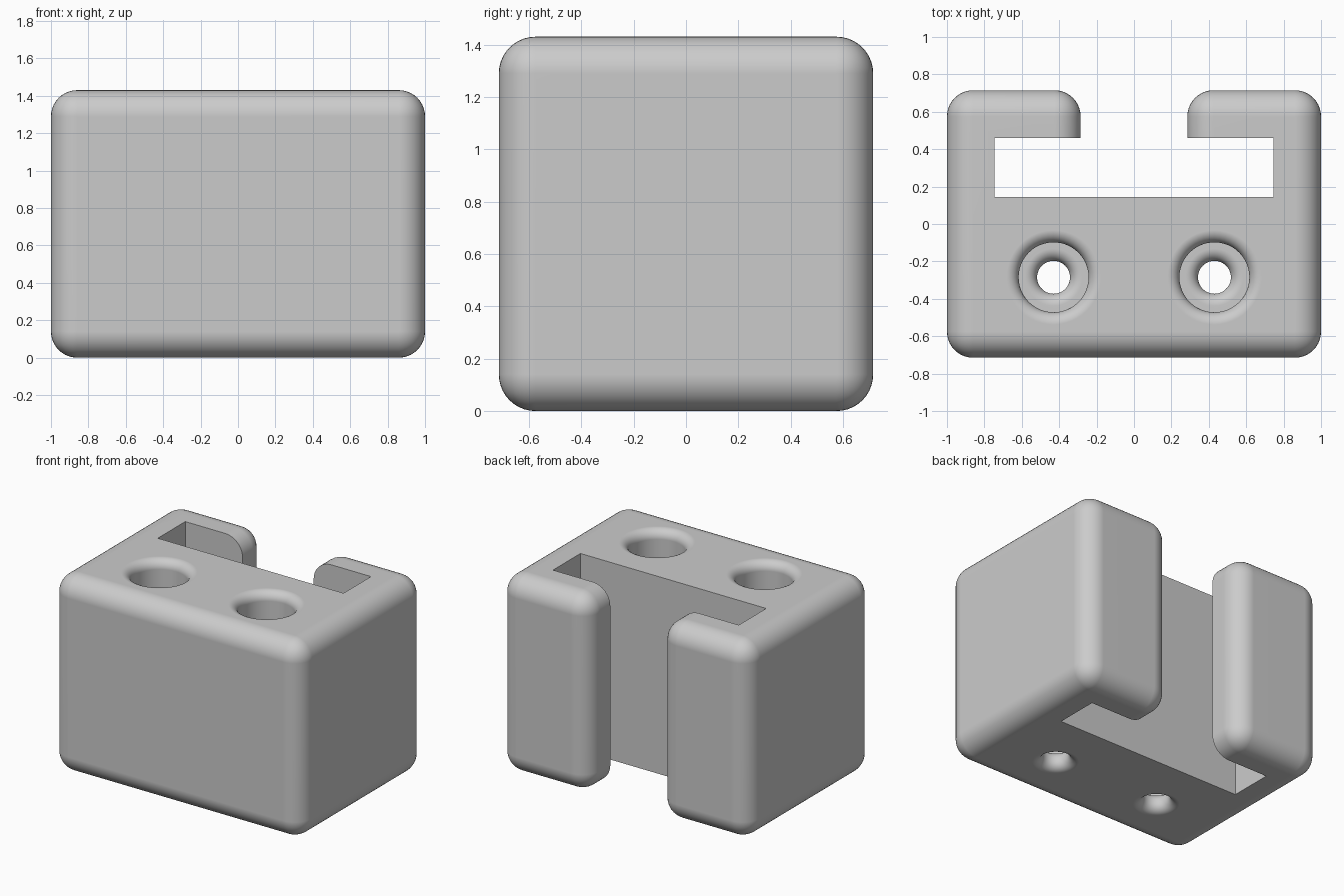
import bpy
import bmesh
from math import sin, cos, pi, radians

if "Cube" in bpy.data.objects:
    bpy.data.objects.remove(bpy.data.objects["Cube"])

HEIGHT = 1.43
HALF_DEPTH = 0.715
EDGE_RADIUS = 0.14
LIP = 0.065          # small rounding around the screw holes

grey = bpy.data.materials.new("plain grey")
grey.use_nodes = True
colour = (0.6, 0.6, 0.6, 1)
grey.diffuse_color = colour
grey.node_tree.nodes["Principled BSDF"].inputs["Base Color"].default_value = colour


def make_object(name, bm):
    bmesh.ops.recalc_face_normals(bm, faces=bm.faces[:])
    mesh = bpy.data.meshes.new(name)
    bm.to_mesh(mesh)
    bm.free()
    mesh.materials.append(grey)
    obj = bpy.data.objects.new(name, mesh)
    bpy.context.collection.objects.link(obj)
    return obj


def arc(cx, cz, start, end, steps=8):
    """Points of a small rounding, angles in degrees."""
    angles = [radians(start + (end - start) * i / steps) for i in range(steps + 1)]
    return [(cx + LIP * cos(a), cz + LIP * sin(a)) for a in angles]


# Block: half of the slotted plan, mirrored and extruded
half = [(1, -HALF_DEPTH), (1, HALF_DEPTH), (0.285, HALF_DEPTH),
        (0.285, 0.46), (0.745, 0.46), (0.745, 0.145)]
outline = half + [(-x, y) for x, y in reversed(half)]
bm = bmesh.new()
base = bm.faces.new([bm.verts.new((x, y, 0)) for x, y in outline])
top = bmesh.ops.extrude_face_region(bm, geom=[base])["geom"]
bmesh.ops.translate(bm, vec=(0, 0, HEIGHT),
                    verts=[v for v in top if isinstance(v, bmesh.types.BMVert)])
bmesh.ops.recalc_face_normals(bm, faces=bm.faces[:])


def is_slot(face):
    """Walls of the inner slot keep sharp edges."""
    c = face.calc_center_median()
    inside = abs(c.x) < 0.8 and 0.1 < c.y < 0.5
    return inside and abs(face.normal.z) < 0.5 and abs(abs(c.x) - 0.285) > 0.01


outer = [e for e in bm.edges if not any(is_slot(f) for f in e.link_faces)]
bmesh.ops.bevel(bm, geom=outer, offset=EDGE_RADIUS, offset_type='OFFSET',
                segments=10, profile=0.5, affect='EDGES')
block = make_object("slotted_block", bm)

# Screw hole profile: rounded bore, thin floor, wide rounded counterbore
bore, head, floor = 0.088, 0.187, 0.143
profile = [(0, -0.1), (bore + LIP, -0.1)]
profile += arc(bore + LIP, LIP, 270, 180)
profile += arc(bore + LIP, floor - LIP, 180, 90)
profile += [(head, floor)]
profile += arc(head + LIP, HEIGHT - LIP, 180, 90)
profile += [(head + LIP, HEIGHT + 0.1), (0, HEIGHT + 0.1)]


def hole_cutter(name, x, y):
    bm = bmesh.new()
    verts = [bm.verts.new((r, 0, z)) for r, z in profile]
    edges = [bm.edges.new(pair) for pair in zip(verts, verts[1:])]
    bmesh.ops.spin(bm, geom=verts + edges, cent=(0, 0, 0), axis=(0, 0, 1),
                   angle=2 * pi, steps=48, use_merge=True)
    bmesh.ops.remove_doubles(bm, verts=bm.verts[:], dist=0.0001)
    cutter = make_object(name, bm)
    cutter.location = (x, y, 0)
    return cutter


bpy.ops.object.select_all(action='DESELECT')
bpy.context.view_layer.objects.active = block
block.select_set(True)
for side, x in (("left", 0.43), ("right", -0.43)):
    cutter = hole_cutter(side + "_hole_cutter", x, -0.285)
    cut = block.modifiers.new(side + " hole", 'BOOLEAN')
    cut.operation = 'DIFFERENCE'
    cut.solver = 'EXACT'
    cut.object = cutter
    bpy.ops.object.modifier_apply(modifier=cut.name)
    bpy.data.objects.remove(cutter)

# Smooth roundings, flat walls
bpy.ops.object.shade_smooth_by_angle(angle=radians(30))
weighted = block.modifiers.new("flat walls", 'WEIGHTED_NORMAL')
weighted.keep_sharp = True
